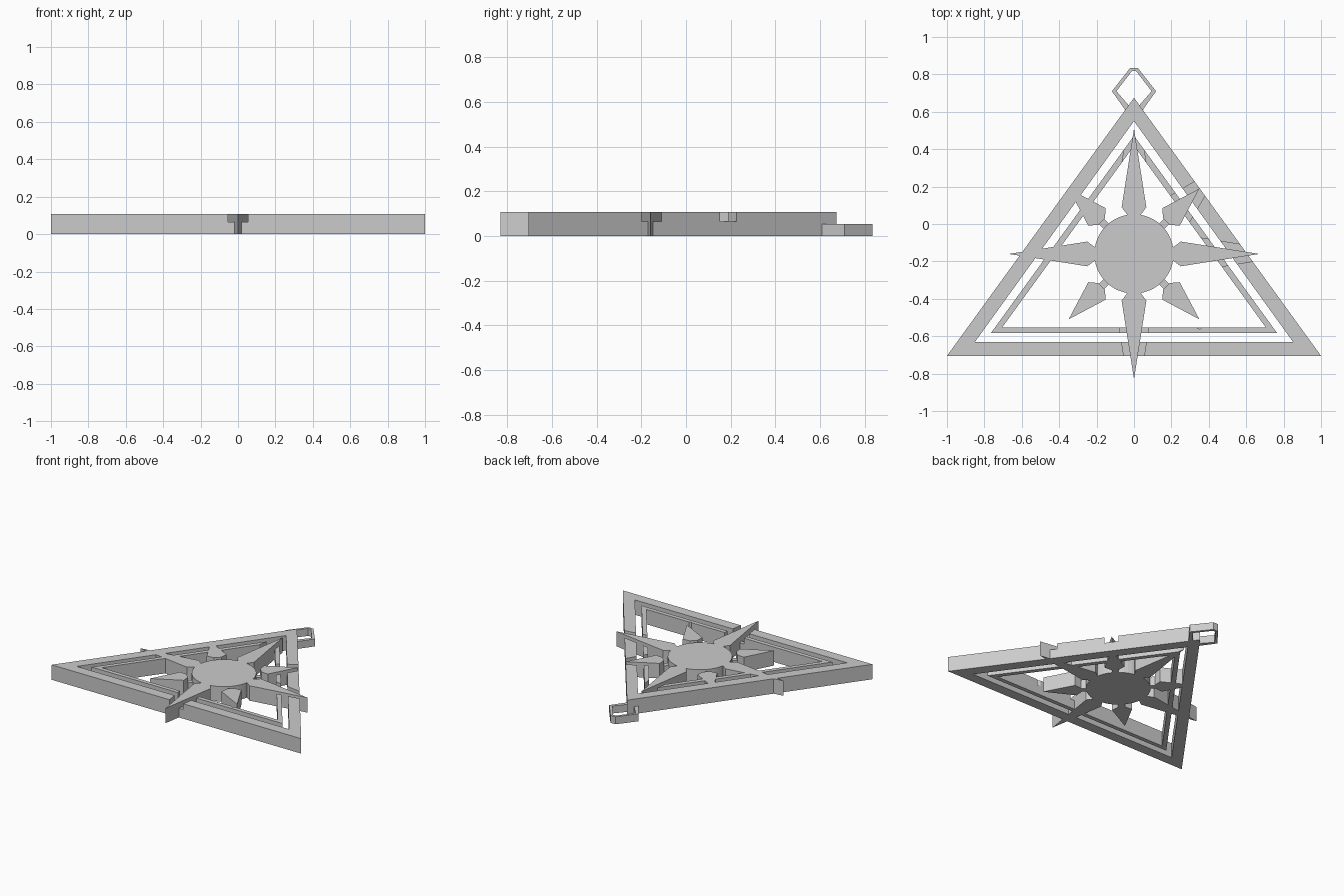
import bpy, bmesh, math
from mathutils import Matrix, Vector

if "Cube" in bpy.data.objects:
    bpy.data.objects.remove(bpy.data.objects["Cube"])

TOP, NOTCH_Z = 0.108, 0.066
CENTRE = Vector((0, -0.16, 0))

metal = bpy.data.materials.new("grey metal")
metal.diffuse_color = (0.6, 0.6, 0.6, 1)
metal.use_nodes = True
metal.node_tree.nodes["Principled BSDF"].inputs["Base Color"].default_value = metal.diffuse_color


def finish(name, bm):
    bmesh.ops.recalc_face_normals(bm, faces=bm.faces)
    mesh = bpy.data.meshes.new(name)
    bm.to_mesh(mesh)
    bm.free()
    mesh.materials.append(metal)
    ob = bpy.data.objects.new(name, mesh)
    bpy.context.collection.objects.link(ob)
    return ob


def slab(name, outline, z0, z1, matrix=Matrix()):
    """Extruded flat outline."""
    bm = bmesh.new()
    face = bm.faces.new([bm.verts.new((x, y, z0)) for x, y in outline])
    ext = bmesh.ops.extrude_face_region(bm, geom=[face])
    verts = [v for v in ext["geom"] if isinstance(v, bmesh.types.BMVert)]
    bmesh.ops.translate(bm, verts=verts, vec=(0, 0, z1 - z0))
    bm.transform(matrix)
    return finish(name, bm)


def ring(name, outer, inner, z0, z1):
    """Closed band between two matching outlines."""
    bm = bmesh.new()
    loops = [[bm.verts.new((x, y, z)) for x, y in pts]
             for pts, z in ((outer, z0), (outer, z1), (inner, z1), (inner, z0))]
    n = len(outer)
    for k in range(4):
        a, b = loops[k], loops[(k + 1) % 4]
        for i in range(n):
            j = (i + 1) % n
            bm.faces.new((a[i], a[j], b[j], b[i]))
    return finish(name, bm)


def triangle(half, base, apex):
    return [(-half, base), (half, base), (0, apex)]


def mirrored(right):
    return right + [(-x, y) for x, y in reversed(right)]


# Triangular frames
frames = [
    ring("outer_frame", triangle(1, -0.705, 0.675), triangle(0.85, -0.63, 0.55), 0, TOP),
    ring("inner_frame", triangle(0.765, -0.583, 0.472), triangle(0.705, -0.553, 0.418), 0, TOP),
]

# Hanging loop at the apex
ring("hanging_loop",
     mirrored([(0.047, 0.61), (0.118, 0.71), (0.02, 0.835)]),
     mirrored([(0.02, 0.625), (0.094, 0.71), (0.011, 0.818)]), 0, 0.054)

# Central disc
slab("centre_disc", [(0.212 * math.cos(math.tau * i / 48), -0.16 + 0.212 * math.sin(math.tau * i / 48))
                     for i in range(48)], 0, TOP)

# Star points, with wider clearance notches cut in the frames
cutters = []
for i in range(8):
    matrix = Matrix.Translation(CENTRE) @ Matrix.Rotation(math.tau * i / 8, 4, 'Z')
    if i % 2 == 0:
        length, wide = 0.67, 0.25
        outline = [(0.19, -0.022), (wide, -0.066), (length, 0), (wide, 0.066), (0.19, 0.022)]
    else:
        length, wide = 0.494, 0.28
        outline = [(0.245, -0.025), (wide, -0.066), (length, 0), (wide, 0.066), (0.245, 0.025)]
        # low neck joining the short point to the disc
        slab("point_neck", [(0.19, -0.02), (0.3, -0.02), (0.3, 0.02), (0.19, 0.02)],
             0, NOTCH_Z, matrix)
    slab("star_point", outline, 0, TOP, matrix)
    end = length + (0.04 if i % 2 else -0.01)
    cutter = slab("notch_cutter", [(wide, -0.102), (end, -0.036), (end, 0.036), (wide, 0.102)],
                  NOTCH_Z, 0.2, matrix)
    cutter.hide_render = True
    cutters.append(cutter)

for frame in frames:
    for cutter in cutters:
        mod = frame.modifiers.new("notch", 'BOOLEAN')
        mod.operation = 'DIFFERENCE'
        mod.solver = 'EXACT'
        mod.object = cutter
    # bake the notches
    bpy.context.view_layer.update()
    graph = bpy.context.evaluated_depsgraph_get()
    mesh = bpy.data.meshes.new_from_object(frame.evaluated_get(graph))
    frame.modifiers.clear()
    frame.data = mesh

for cutter in cutters:
    bpy.data.objects.remove(cutter)
